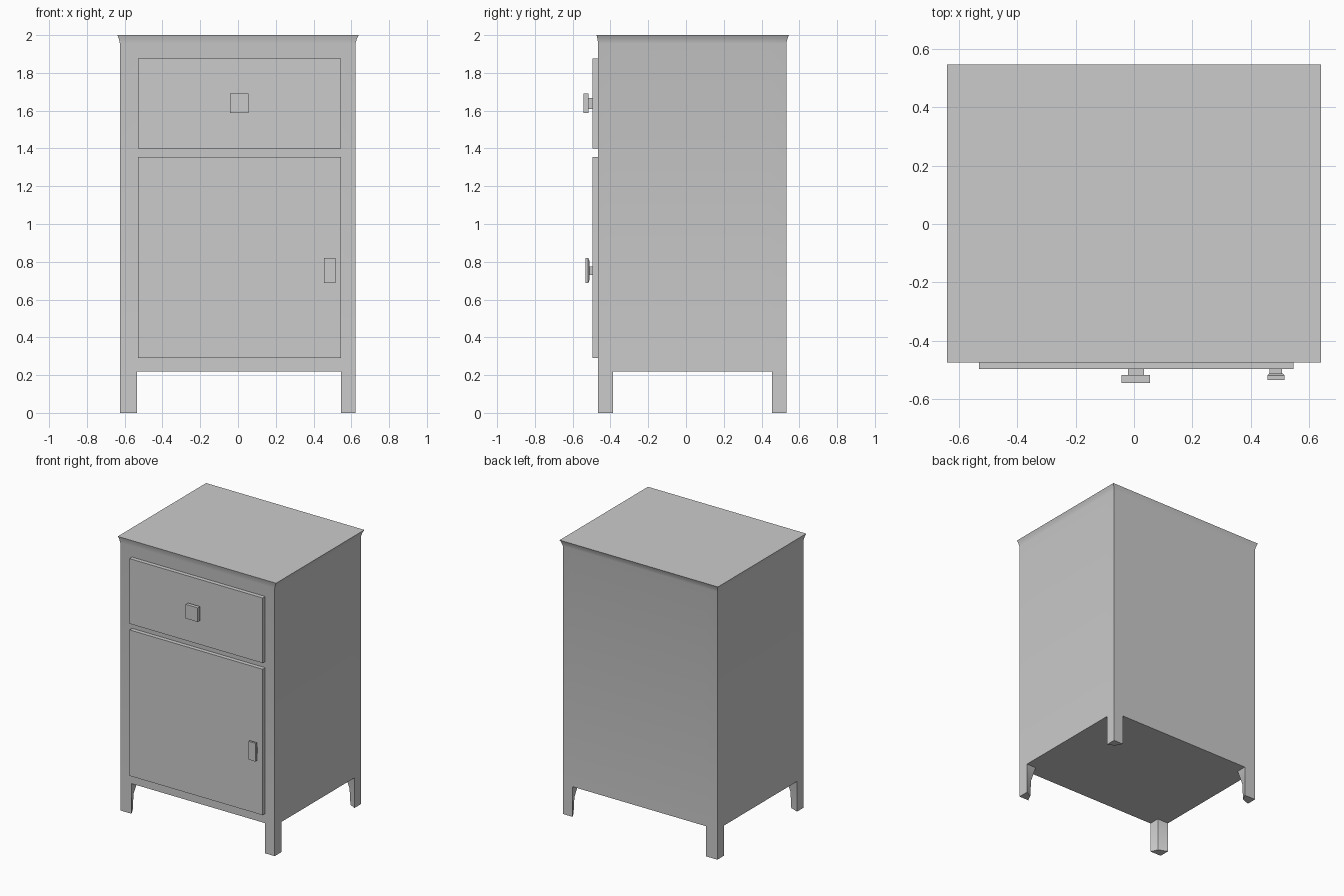
import bpy, bmesh

if "Cube" in bpy.data.objects:
    bpy.data.objects.remove(bpy.data.objects["Cube"])

# Grid lines of the cabinet footprint: outer edge, leg inside, leg inside, outer edge
XS = [-0.625, -0.535, 0.545, 0.622]
YS = [-0.465, -0.387, 0.455, 0.531]
Z_BASE, Z_TOP = 0.22, 2.0


def finish(bm, name):
    bmesh.ops.recalc_face_normals(bm, faces=bm.faces[:])
    mesh = bpy.data.meshes.new(name)
    bm.to_mesh(mesh)
    bm.free()
    obj = bpy.data.objects.new(name, mesh)
    bpy.context.collection.objects.link(obj)
    return obj


def box(name, x, y, z, back=1.0):
    """Box from ranges; 'back' scales the rear (+y) end to taper it."""
    bm = bmesh.new()
    bmesh.ops.create_cube(bm, size=1)
    cx, cz = sum(x) / 2, sum(z) / 2
    for v in bm.verts:
        s = back if v.co.y > 0 else 1.0
        v.co = (cx + v.co.x * (x[1] - x[0]) * s,
                y[0] if v.co.y < 0 else y[1],
                cz + v.co.z * (z[1] - z[0]) * s)
    return finish(bm, name)


def cabinet():
    bm = bmesh.new()
    cache = {}

    def vert(x, y, z):
        key = (round(x, 4), round(y, 4), round(z, 4))
        if key not in cache:
            cache[key] = bm.verts.new(key)
        return cache[key]

    def bridge(a, b):
        n = len(a)
        for i in range(n):
            j = (i + 1) % n
            bm.faces.new((a[i], a[j], b[j], b[i]))

    # Carcass walls, flaring out at the top edge
    loop = [(0, 0), (1, 0), (2, 0), (3, 0), (3, 1), (3, 2),
            (3, 3), (2, 3), (1, 3), (0, 3), (0, 2), (0, 1)]

    def ring(z, flare):
        def push(v, i, lo, hi):
            return v - lo * flare if i == 0 else v + hi * flare if i == 3 else v
        return [vert(push(XS[i], i, 0.014, 0.017),
                     push(YS[j], j, 0.009, 0.014), z) for i, j in loop]

    rings = [ring(Z_BASE, 0), ring(1.955, 0), ring(1.982, 0.45), ring(Z_TOP, 1)]
    for a, b in zip(rings, rings[1:]):
        bridge(a, b)
    bm.faces.new(rings[-1])

    # Underside panels, with a leg growing from each corner cell
    for i in range(3):
        for j in range(3):
            cell = [(i, j), (i + 1, j), (i + 1, j + 1), (i, j + 1)]
            prev = [vert(XS[a], YS[b], Z_BASE) for a, b in cell]
            if i != 1 and j != 1:
                for z, inset in ((0.12, 0.022), (0.0, 0.026)):
                    level = []
                    for a, b in cell:
                        x, y = XS[a], YS[b]
                        if a in (1, 2) and b in (1, 2):  # inner corner is pared away
                            x += inset * (-1 if a == 1 else 1)
                            y += inset * (-1 if b == 1 else 1)
                        level.append(vert(x, y, z))
                    bridge(prev, level)
                    prev = level
            bm.faces.new(prev)
    return finish(bm, "cabinet_body_with_legs")


body = cabinet()
bpy.context.view_layer.objects.active = body
body.select_set(True)
bpy.ops.object.shade_smooth_by_angle(angle=0.6)

# Drawer and door fronts
box("drawer_front", (-0.53, 0.545), (-0.495, -0.463), (1.40, 1.875))
box("door_front", (-0.53, 0.545), (-0.495, -0.463), (0.29, 1.355))

# Drawer knob
box("drawer_knob_plate", (-0.043, 0.055), (-0.543, -0.517), (1.587, 1.69))
box("drawer_knob_stem", (-0.021, 0.034), (-0.518, -0.494), (1.61, 1.668))

# Door handle with a tapered back
box("door_handle_plate", (0.456, 0.515), (-0.533, -0.518), (0.687, 0.82))
box("door_handle_back", (0.456, 0.515), (-0.518, -0.512), (0.687, 0.82), back=0.8)
box("door_handle_stem", (0.463, 0.506), (-0.513, -0.494), (0.731, 0.776))
